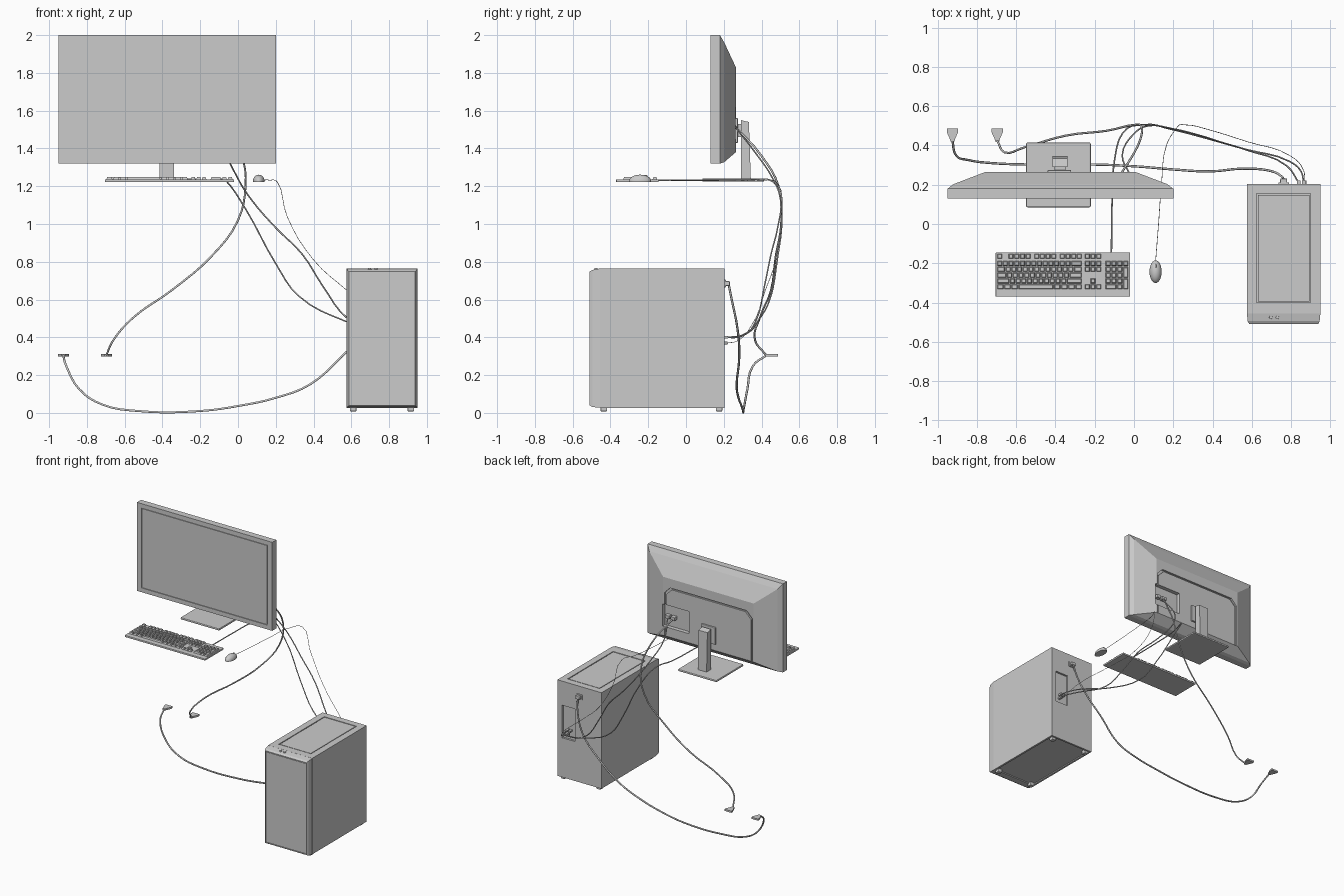
import bpy, bmesh, math
from mathutils import Vector

cube = bpy.data.objects.get("Cube")
if cube:
    bpy.data.objects.remove(cube)

grey = bpy.data.materials.new("neutral grey")
grey.use_nodes = True
grey.diffuse_color = (0.6, 0.6, 0.6, 1)
grey.node_tree.nodes["Principled BSDF"].inputs["Base Color"].default_value = (0.6, 0.6, 0.6, 1)


def finish(name, bm):
    bmesh.ops.recalc_face_normals(bm, faces=bm.faces)
    mesh = bpy.data.meshes.new(name)
    bm.to_mesh(mesh)
    bm.free()
    mesh.materials.append(grey)
    ob = bpy.data.objects.new(name, mesh)
    bpy.context.collection.objects.link(ob)
    return ob


def loft(name, rings):
    """Skin a list of equal-length point rings and cap both ends."""
    bm = bmesh.new()
    loops = [[bm.verts.new(p) for p in ring] for ring in rings]
    n = len(loops[0])
    for a, b in zip(loops, loops[1:]):
        for i in range(n):
            j = (i + 1) % n
            bm.faces.new((a[i], a[j], b[j], b[i]))
    bm.faces.new(loops[0])
    bm.faces.new(loops[-1])
    return finish(name, bm)


def rect_y(y, x0, x1, z0, z1):
    return [(x0, y, z0), (x1, y, z0), (x1, y, z1), (x0, y, z1)]


def box(name, x0, x1, y0, y1, z0, z1, bevel=0):
    ob = loft(name, [rect_y(y0, x0, x1, z0, z1), rect_y(y1, x0, x1, z0, z1)])
    if bevel:
        mod = ob.modifiers.new("soft edges", 'BEVEL')
        mod.width, mod.segments = bevel, 2
    return ob


def cut(ob, cutter):
    mod = ob.modifiers.new("cut", 'BOOLEAN')
    mod.operation, mod.solver, mod.object = 'DIFFERENCE', 'EXACT', cutter
    cutter.hide_render = True
    cutter.hide_set(True)
    bpy.context.view_layer.update()
    done = bpy.data.meshes.new_from_object(ob.evaluated_get(bpy.context.evaluated_depsgraph_get()))
    ob.modifiers.clear()
    ob.data = done
    bpy.data.objects.remove(cutter)


def cable(name, radius, points):
    data = bpy.data.curves.new(name, 'CURVE')
    data.dimensions, data.bevel_depth = '3D', radius
    data.bevel_resolution, data.resolution_u, data.use_fill_caps = 1, 4, True
    spline = data.splines.new('BEZIER')
    spline.bezier_points.add(len(points) - 1)
    for bp, p in zip(spline.bezier_points, points):
        bp.co = p
        bp.handle_left_type = bp.handle_right_type = 'AUTO'
    data.materials.append(grey)
    ob = bpy.data.objects.new(name, data)
    bpy.context.collection.objects.link(ob)


# Monitor housing: slab with a domed back
monitor = loft("monitor_housing", [
    rect_y(0.13, -0.95, 0.2, 1.32, 2.0), rect_y(0.18, -0.95, 0.2, 1.32, 2.0),
    rect_y(0.203, -0.92, 0.17, 1.328, 1.96), rect_y(0.264, -0.76, 0.01, 1.38, 1.83)])


def arch(y, inset):
    x0, x1, top, c = -0.75 + inset, 0.0 - inset, 1.76 - inset, 0.05
    return [(x0, y, 1.38), (x0, y, top - c), (x0 + c, y, top),
            (x1 - c, y, top), (x1, y, top - c), (x1, y, 1.38)]


# Arched seam and port recess on the monitor's back
cut(monitor, loft("arch_cutter", [arch(0.25, 0), arch(0.3, 0)]))
panel = loft("monitor_back_panel", [arch(0.245, 0.012), arch(0.262, 0.012)])
for part in (monitor, panel):
    cut(part, box("port_cutter", -0.21, 0.015, 0.232, 0.3, 1.45, 1.62))
for x in (-0.02, -0.07):
    box("monitor_plug", x - 0.018, x + 0.018, 0.23, 0.262, 1.515, 1.54, 0.003)

# Screen with a shallow seam around it
cut(monitor, box("screen_cutter", -0.912, 0.158, 0.1, 0.136, 1.353, 1.967))
box("screen", -0.908, 0.154, 0.1305, 0.14, 1.357, 1.963)

# Stand
box("stand_base", -0.55, -0.22, 0.085, 0.415, 1.224, 1.241, 0.007)
loft("stand_column", [
    [(-0.415, 0.29, 1.24), (-0.34, 0.29, 1.24), (-0.34, 0.343, 1.24), (-0.415, 0.343, 1.24)],
    [(-0.415, 0.29, 1.55), (-0.34, 0.29, 1.55), (-0.34, 0.333, 1.54), (-0.415, 0.333, 1.54)]])
box("mount_plate", -0.44, -0.32, 0.255, 0.275, 1.43, 1.56, 0.004)
box("mount_arm", -0.405, -0.35, 0.27, 0.3, 1.46, 1.53)

# Keyboard: tray, then rows of tapered keys
box("keyboard_tray", -0.705, -0.02, -0.37, -0.145, 1.222, 1.236, 0.003)


def add_key(bm, x0, x1, y0, y1):
    low, high = 1.235, 1.248
    g, t = 0.002, 0.006
    a = [bm.verts.new(p) for p in ((x0 + g, y0 + g, low), (x1 - g, y0 + g, low),
                                   (x1 - g, y1 - g, low), (x0 + g, y1 - g, low))]
    b = [bm.verts.new(p) for p in ((x0 + t, y0 + t, high), (x1 - t, y0 + t, high),
                                   (x1 - t, y1 - t, high), (x0 + t, y1 - t, high))]
    bm.faces.new(b)
    for i in range(4):
        j = (i + 1) % 4
        bm.faces.new((a[i], a[j], b[j], b[i]))


def key_row(bm, x, y, widths, unit=0.029, depth=0.029):
    for w in widths:
        if w > 0:
            add_key(bm, x, x + w * unit, y, y + depth)
        x += abs(w) * unit


keys = bmesh.new()
row_y = [-0.216 - 0.0295 * i for i in range(5)]
main_rows = [[1] * 13 + [2], [1.5] + [1] * 12 + [1.5], [1.75] + [1] * 11 + [2.25],
             [2.25] + [1] * 10 + [2.75], [1.25] * 3 + [6.25] + [1.25] * 4]
nav_rows = [[1] * 3, [1] * 3, [], [-1, 1], [1] * 3]
pad_rows = [[1] * 4, [1] * 3, [1] * 4, [1] * 3, [2, 1, 1]]
for y, main, nav, pad in zip(row_y, main_rows, nav_rows, pad_rows):
    key_row(keys, -0.699, y, main)
    key_row(keys, -0.252, y, nav)
    key_row(keys, -0.147, y, pad, 0.03)
key_row(keys, -0.699, -0.179, [1, -1] + [1] * 4 + [-0.5] + [1] * 4 + [-0.5] + [1] * 4)
key_row(keys, -0.252, -0.179, [1] * 3)
for y in (row_y[2], row_y[4]):
    add_key(keys, -0.057, -0.027, y, y + 0.058)
finish("keyboard_keys", keys)

# Mouse: flattened half ellipsoid with a wheel
bm = bmesh.new()
bmesh.ops.create_uvsphere(bm, u_segments=24, v_segments=16, radius=1)
for v in bm.verts:
    r = math.hypot(v.co.x, v.co.y)
    k = 1 if v.co.z > 0 or r < 0.01 else 1 / r
    v.co = Vector((0.11 + 0.031 * v.co.x * k, -0.243 + 0.058 * v.co.y * k,
                   1.227 + 0.034 * max(v.co.z, -0.1)))
bmesh.ops.remove_doubles(bm, verts=bm.verts, dist=0.0001)
mouse = finish("mouse", bm)
bpy.context.view_layer.objects.active = mouse
mouse.select_set(True)
bpy.ops.object.shade_smooth_by_angle()
box("mouse_wheel", 0.106, 0.114, -0.225, -0.205, 1.245, 1.26, 0.003)

# Tower case with a seam on top and a recessed port panel behind
case = box("tower_case", 0.575, 0.95, -0.455, 0.205, 0.027, 0.765)
cut(case, box("vent_cutter", 0.625, 0.9, -0.4, 0.155, 0.755, 0.8))
cut(case, box("rear_cutter", 0.8, 0.91, 0.19, 0.3, 0.33, 0.58))
cut(case, box("base_cutter", 0.59, 0.935, -0.44, 0.19, 0.0, 0.035))
box("top_vent", 0.631, 0.894, -0.394, 0.149, 0.75, 0.764)

# Front fascia, with a framed flat panel and two buttons
fascia = loft("tower_fascia", [
    rect_y(-0.452, 0.575, 0.95, 0.027, 0.765), rect_y(-0.495, 0.579, 0.946, 0.031, 0.757),
    rect_y(-0.51, 0.587, 0.938, 0.04, 0.748)])
cut(fascia, box("fascia_cutter", 0.592, 0.933, -0.6, -0.504, 0.045, 0.743))
box("front_panel", 0.595, 0.93, -0.509, -0.5, 0.048, 0.74)
for x in (0.697, 0.73):
    bm = bmesh.new()
    bmesh.ops.create_cone(bm, cap_ends=True, segments=16, radius1=0.009, radius2=0.008, depth=0.012)
    bmesh.ops.translate(bm, verts=bm.verts, vec=(x, -0.476, 0.761))
    finish("tower_button", bm)

# Feet
for x in (0.61, 0.915):
    for y in (-0.435, 0.175):
        box("tower_foot", x - 0.017, x + 0.017, y - 0.017, y + 0.017, 0.008, 0.04, 0.004)

# Rear sockets and plugs
box("power_socket", 0.735, 0.79, 0.2, 0.212, 0.665, 0.705, 0.004)
box("power_plug", 0.745, 0.78, 0.205, 0.232, 0.673, 0.698, 0.005)
for x, z in ((0.84, 0.4), (0.865, 0.4), (0.87, 0.37)):
    box("rear_plug", x - 0.009, x + 0.009, 0.188, 0.222, z - 0.007, z + 0.007, 0.002)

# Wall plugs
for x in (-0.925, -0.697):
    ends = [(0.42, 0.01), (0.435, 0.014), (0.468, 0.029), (0.487, 0.029)]
    loft("wall_plug", [rect_y(y, x - w, x + w, 0.298, 0.311) for y, w in ends])

# Cables
cable("monitor_power_cable", 0.0055, [
    (-0.697, 0.425, 0.305), (-0.66, 0.365, 0.385), (-0.56, 0.39, 0.5), (-0.35, 0.45, 0.65),
    (-0.14, 0.475, 0.83), (0, 0.505, 1.02), (0.04, 0.49, 1.2), (0.02, 0.4, 1.36),
    (-0.07, 0.25, 1.527)])
cable("tower_power_cable", 0.006, [
    (-0.925, 0.425, 0.305), (-0.91, 0.355, 0.25), (-0.84, 0.325, 0.125), (-0.72, 0.31, 0.045),
    (-0.53, 0.303, 0.01), (-0.2, 0.303, 0.01), (0.02, 0.293, 0.04), (0.2, 0.278, 0.08),
    (0.38, 0.268, 0.15), (0.55, 0.282, 0.3), (0.69, 0.272, 0.45), (0.755, 0.24, 0.61),
    (0.762, 0.225, 0.685)])
cable("video_cable", 0.004, [
    (-0.02, 0.25, 1.527), (-0.06, 0.35, 1.4), (0, 0.46, 1.24), (0.07, 0.5, 1.13),
    (0.2, 0.485, 0.98), (0.34, 0.45, 0.84), (0.45, 0.415, 0.67), (0.58, 0.375, 0.5),
    (0.78, 0.295, 0.41), (0.84, 0.21, 0.4)])
cable("keyboard_cable", 0.004, [
    (-0.115, -0.15, 1.232), (-0.112, 0.1, 1.232), (-0.1, 0.32, 1.232), (-0.06, 0.46, 1.225),
    (0.04, 0.505, 1.08), (0.2, 0.48, 0.79), (0.32, 0.45, 0.62), (0.57, 0.38, 0.485),
    (0.79, 0.32, 0.42), (0.85, 0.27, 0.4), (0.865, 0.21, 0.4)])
cable("mouse_cable", 0.0016, [
    (0.11, -0.19, 1.235), (0.125, 0, 1.232), (0.14, 0.2, 1.232), (0.165, 0.4, 1.232),
    (0.21, 0.48, 1.22), (0.26, 0.505, 1.04), (0.4, 0.475, 0.81), (0.575, 0.42, 0.65),
    (0.8, 0.345, 0.46), (0.865, 0.27, 0.38), (0.87, 0.21, 0.37)])
